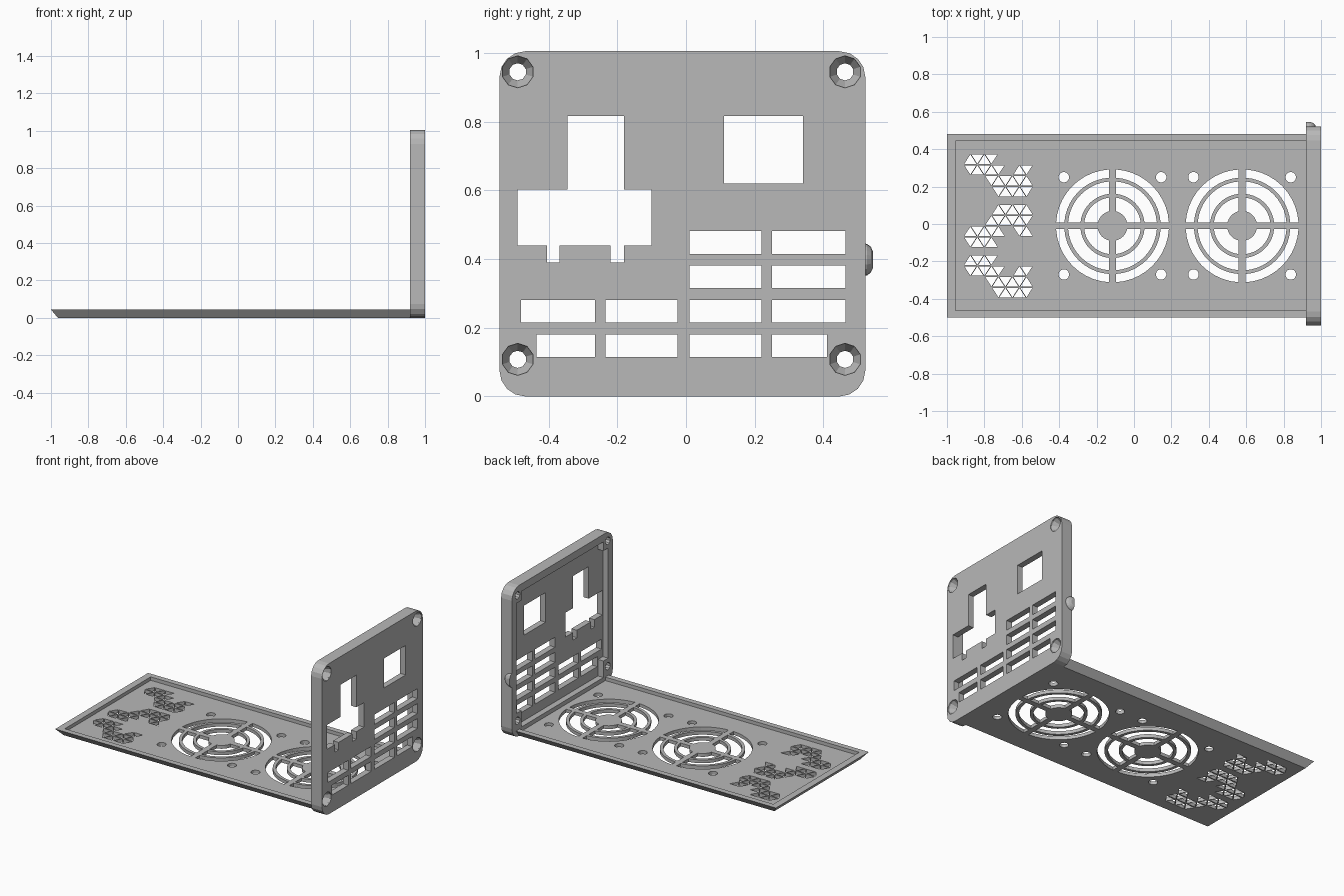
import bpy, bmesh, math

if "Cube" in bpy.data.objects:
    bpy.data.objects.remove(bpy.data.objects["Cube"])

grey = bpy.data.materials.new("plain grey")
grey.use_nodes = True
COLOUR = (0.48, 0.48, 0.48, 1)
grey.diffuse_color = COLOUR
grey.node_tree.nodes["Principled BSDF"].inputs["Base Color"].default_value = COLOUR


def loft(bm, loops):
    """Closed solid through a stack of matching 3D loops."""
    rings = [[bm.verts.new(p) for p in loop] for loop in loops]
    n = len(rings[0])
    bm.faces.new(rings[0])
    bm.faces.new(rings[-1])
    for a, b in zip(rings, rings[1:]):
        for i in range(n):
            j = (i + 1) % n
            bm.faces.new((a[i], a[j], b[j], b[i]))


def flat(loop, z):
    return [(x, y, z) for x, y in loop]


def upright(loop, x):
    return [(x, y, z) for y, z in loop]


def rect(x0, x1, y0, y1):
    return [(x0, y0), (x1, y0), (x1, y1), (x0, y1)]


def circle(cx, cy, r, n):
    return [(cx + r * math.cos(math.tau * (i + 0.5) / n),
             cy + r * math.sin(math.tau * (i + 0.5) / n)) for i in range(n)]


def make(name, bm):
    bmesh.ops.recalc_face_normals(bm, faces=bm.faces[:])
    mesh = bpy.data.meshes.new(name)
    bm.to_mesh(mesh)
    bm.free()
    ob = bpy.data.objects.new(name, mesh)
    mesh.materials.append(grey)
    bpy.context.collection.objects.link(ob)
    return ob


def cut(ob, bm):
    """Subtract the solids in bm from the object."""
    cutter = make("cutter", bm)
    cutter.hide_render = True
    mod = ob.modifiers.new("cut", "BOOLEAN")
    mod.operation = "DIFFERENCE"
    mod.solver = "EXACT"
    mod.object = cutter
    bpy.context.view_layer.objects.active = ob
    bpy.ops.object.modifier_apply(modifier=mod.name)
    bpy.data.objects.remove(cutter)


# Base tray: bevelled underside, shallow recess on top
TOP, FLOOR = 0.045, 0.022
bm = bmesh.new()
loft(bm, [flat(rect(-0.963, 0.93, -0.463, 0.443), 0),
          flat(rect(-1, 0.93, -0.5, 0.48), TOP)])
base = make("base_tray", bm)
bm = bmesh.new()
inner = rect(-0.955, 0.92, -0.463, 0.443)
loft(bm, [flat(inner, FLOOR), flat(inner, 0.1)])
cut(base, bm)

bm = bmesh.new()


def floor_hole(loop):
    loft(bm, [flat(loop, -0.05), flat(loop, 0.08)])


def sector(cx, cy, r0, r1, quarter, half):
    """Quarter of a ring, leaving room for straight spokes."""
    pts = []
    for r, order in ((r0, range(11)), (r1, range(10, -1, -1))):
        gap = math.asin(half / r)
        for i in order:
            a = quarter * math.pi / 2 + gap + (math.pi / 2 - 2 * gap) * i / 10
            pts.append((cx + r * math.cos(a), cy + r * math.sin(a)))
    return pts


# Fan grilles with four screw holes each
for cx in (-0.115, 0.578):
    cy = -0.01
    for r0, r1 in ((0.08, 0.152), (0.172, 0.238), (0.258, 0.302)):
        for q in range(4):
            floor_hole(sector(cx, cy, r0, r1, q, 0.018))
    for sx in (-0.26, 0.26):
        for sy in (-0.26, 0.26):
            floor_hole(circle(cx + sx, cy + sy, 0.028, 16))

# Wavy bands of triangular vents
SIDE, ROW = 0.075, 0.058
for band, yc in enumerate((0.26, -0.01, -0.28)):
    for row in range(4):
        for col in range(9):
            x = -0.875 + col * SIDE / 2
            y = yc + (row - 1.5) * ROW
            wave = yc + 0.06 * math.cos((x + 0.84) * 17 + band * math.pi)
            if abs(y - wave) > 0.075:
                continue
            up = 1 if (row + col) % 2 else -1
            h, w = ROW * 0.43, SIDE * 0.43
            floor_hole([(x - w, y - up * h), (x + w, y - up * h), (x, y + up * h)])
cut(base, bm)

# End panel: rounded plate
Y0, Y1, Z1, R = -0.543, 0.522, 1.005, 0.075
outline = []
for k, (cy, cz) in enumerate(((Y1 - R, Z1 - R), (Y0 + R, Z1 - R),
                              (Y0 + R, R), (Y1 - R, R))):
    for i in range(5):
        a = (k + i / 4) * math.pi / 2
        outline.append((cy + R * math.cos(a), cz + R * math.sin(a)))
bm = bmesh.new()
loft(bm, [upright(outline, 0.92), upright(outline, 1)])
panel = make("end_panel", bm)

# Recess on the inner face, leaving corner posts
RIM, POST = 0.05, 0.1
a, b, c, d = Y0 + RIM, Y1 - RIM, RIM, Z1 - RIM
e, f, g, h = Y0 + POST, Y1 - POST, 0.16, Z1 - 0.11
recess = [(e, c), (f, c), (f, g), (b, g), (b, h), (f, h),
          (f, d), (e, d), (e, h), (a, h), (a, g), (e, g)]
bm = bmesh.new()
loft(bm, [upright(recess, 0.9), upright(recess, 0.96)])
cut(panel, bm)

# Socket openings, vent slots and countersunk screw holes
openings = [
    [(-0.49, 0.44), (-0.405, 0.44), (-0.405, 0.39), (-0.368, 0.39),
     (-0.368, 0.44), (-0.22, 0.44), (-0.22, 0.39), (-0.18, 0.39),
     (-0.18, 0.44), (-0.1, 0.44), (-0.1, 0.603), (-0.18, 0.603),
     (-0.18, 0.817), (-0.345, 0.817), (-0.345, 0.603), (-0.49, 0.603)],
    rect(0.11, 0.34, 0.62, 0.817)]
for row in range(4):
    z = 0.115 + row * 0.1
    slots = [(0.01, 0.22), (0.25, 0.41 if row == 0 else 0.465)]
    if row < 2:
        slots += [(-0.235, -0.025), (-0.435 if row == 0 else -0.48, -0.265)]
    openings += [rect(y0, y1, z, z + 0.066) for y0, y1 in slots]
bm = bmesh.new()
for loop in openings:
    loft(bm, [upright(loop, 0.9), upright(loop, 1.05)])
for y in (-0.49, 0.463):
    for z in (0.108, 0.945):
        loft(bm, [upright(circle(y, z, r, 10), x) for x, r in
                  ((0.9, 0.025), (0.955, 0.025), (0.99, 0.046), (1.02, 0.048))])
cut(panel, bm)

# Rounded catch on the panel's back edge
bm = bmesh.new()
arc = [math.pi * (i / 10 - 0.5) for i in range(11)]
loft(bm, [[(0.92 + r * math.cos(t), y, 0.398 + r * 0.92 * math.sin(t)) for t in arc]
          for y, r in ((0.515, 0.052), (0.527, 0.05), (0.538, 0.041), (0.545, 0.025))])
make("side_catch", bm)
